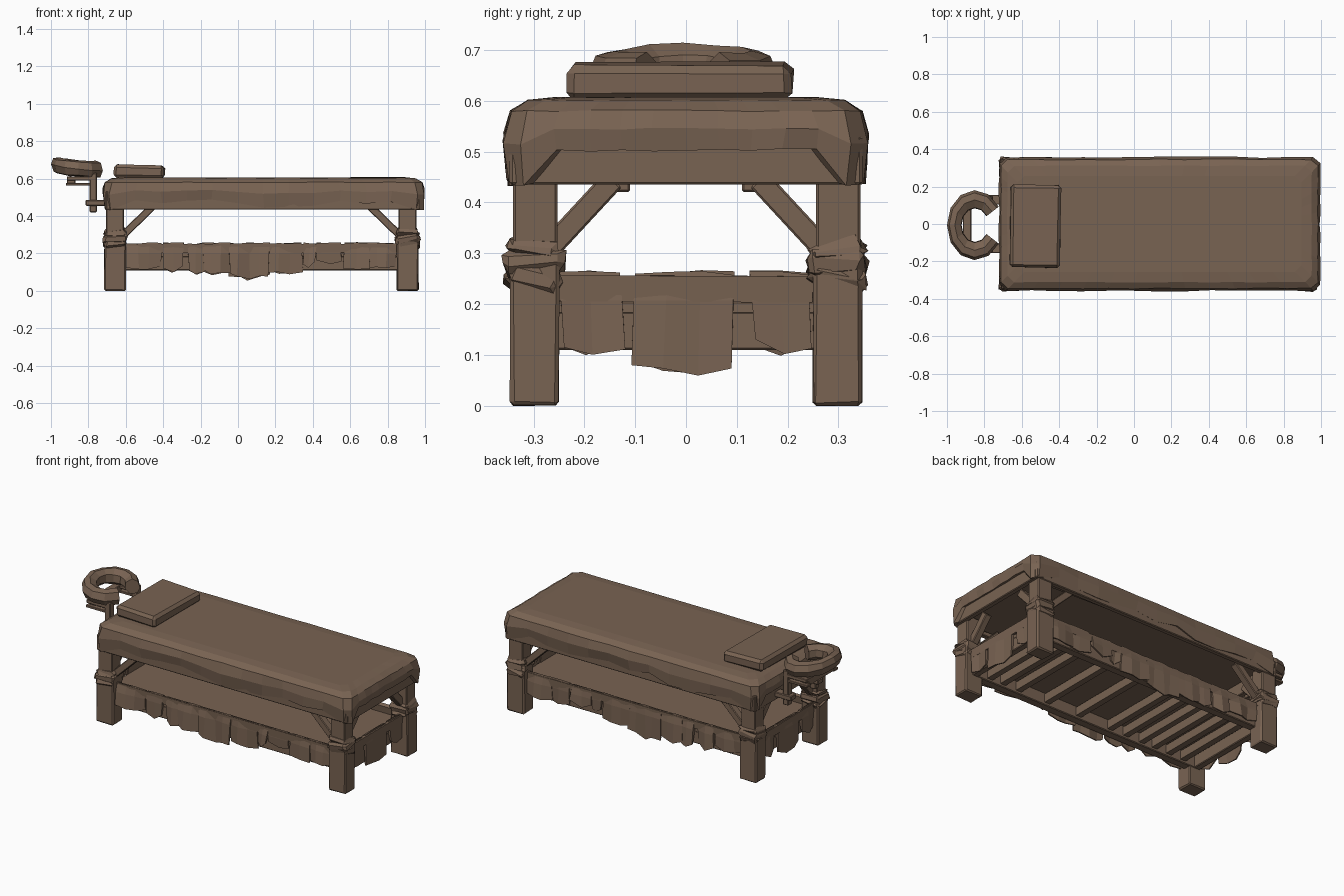
import bpy, bmesh, math, random
from mathutils import Vector, Matrix

random.seed(4)
if "Cube" in bpy.data.objects:
    bpy.data.objects.remove(bpy.data.objects["Cube"])

brown = bpy.data.materials.new("worn brown")
brown.use_nodes = True
colour = (0.19, 0.125, 0.085, 1)
brown.diffuse_color = colour
brown.node_tree.nodes["Principled BSDF"].inputs["Base Color"].default_value = colour
brown.node_tree.nodes["Principled BSDF"].inputs["Roughness"].default_value = 0.9


def finish(name, bm):
    bmesh.ops.recalc_face_normals(bm, faces=bm.faces)
    mesh = bpy.data.meshes.new(name)
    bm.to_mesh(mesh)
    bm.free()
    mesh.materials.append(brown)
    ob = bpy.data.objects.new(name, mesh)
    bpy.context.collection.objects.link(ob)
    return ob


def jitter(amount):
    return random.uniform(-amount, amount)


def box(name, x, y, z, bevel=0.0, rough=0.0, turn=None):
    """Box from (min, max) ranges, optionally bevelled, roughened and turned."""
    bm = bmesh.new()
    bmesh.ops.create_cube(bm, size=1)
    size = Vector((x[1] - x[0], y[1] - y[0], z[1] - z[0]))
    bmesh.ops.scale(bm, vec=size, verts=bm.verts)
    if bevel:
        bmesh.ops.bevel(bm, geom=bm.edges[:], offset=bevel, segments=1, affect='EDGES')
    for v in bm.verts:
        v.co += Vector((jitter(rough), jitter(rough), jitter(rough)))
    if turn:
        bm.transform(turn)
    bm.transform(Matrix.Translation((sum(x) / 2, sum(y) / 2, sum(z) / 2)))
    return finish(name, bm)


def loft(name, rings):
    """Skin a list of closed point rings and cap both ends."""
    bm = bmesh.new()
    rows = [[bm.verts.new(p) for p in ring] for ring in rings]
    n = len(rows[0])
    for a, b in zip(rows, rows[1:]):
        for i in range(n):
            j = (i + 1) % n
            bm.faces.new((a[i], a[j], b[j], b[i]))
    bm.faces.new(rows[0])
    bm.faces.new(rows[-1])
    return finish(name, bm)


def beam(name, start, end, width, depth):
    """Square timber between two points."""
    a, b = Vector(start), Vector(end)
    ob = box(name, (-width / 2, width / 2), (-depth / 2, depth / 2), (0, (b - a).length), 0.004)
    ob.data.transform(Matrix.Translation(a) @ (b - a).to_track_quat('Z', 'Y').to_matrix().to_4x4())


# Table top: padded sheet lofted around its perimeter, with a ragged hem
X0, X1, HY = -0.722, 0.995, 0.357
CX, HX = (X0 + X1) / 2, (X1 - X0) / 2


def outline(inset):
    """Rectangle with cut corners, as evenly spaced points."""
    pts = []
    hx, hy, cut = HX - inset, HY - inset, 0.035
    corners = [(-hx, -hy), (hx, -hy), (hx, hy), (-hx, hy)]
    for k, corner in enumerate(corners):
        a, b = Vector(corner), Vector(corners[(k + 1) % 4])
        d = (b - a).normalized()
        a, b = a + d * cut, b - d * cut
        steps = 12 if k % 2 == 0 else 10
        pts += [a.lerp(b, i / steps) + Vector((CX, 0)) for i in range(steps + 1)]
    return pts


HEM = [random.uniform(0.2, 0.9) for p in outline(0)]


def sheet_ring(inset, z, rough, drop=0.0):
    ring = []
    for p, hem in zip(outline(inset), HEM):
        corner = min(abs(p.x - X0), abs(p.x - X1)) < 0.08 and abs(p.y) > 0.29
        long_side = abs(p.y) > HY - 0.05
        low = z - drop * (1.0 if corner else hem if long_side else 0.0)
        ring.append((p.x + jitter(rough), p.y + jitter(rough), low + jitter(rough / 2)))
    return ring


loft("draped_sheet", [
    sheet_ring(0.03, 0.51, 0.002, 0.07), sheet_ring(0.006, 0.503, 0.006, 0.068),
    sheet_ring(0.0, 0.545, 0.004, 0.03), sheet_ring(0.012, 0.58, 0.003),
    sheet_ring(0.045, 0.601, 0.002), sheet_ring(0.1, 0.607, 0.001)])

# Aprons under the table top
for s in (-1, 1):
    box("side_apron", (-0.705, 0.972), (s * 0.332 - 0.015, s * 0.332 + 0.015), (0.435, 0.53), 0.004)
for x in (-0.693, 0.958):
    box("end_apron", (x - 0.016, x + 0.016), (-0.345, 0.345), (0.435, 0.53), 0.004)

# Legs with knotted cloth wraps and corner braces
for sx, x in ((-1, -0.657), (1, 0.907)):
    for sy in (-1, 1):
        y = sy * 0.298
        box("leg_foot", (x - 0.058, x + 0.058), (y - 0.048, y + 0.048), (0, 0.29), 0.007, 0.002)
        box("leg_post", (x - 0.048, x + 0.048), (y - 0.042, y + 0.045), (0.25, 0.47), 0.005)
        for z, h, grow in ((0.25, 0.044, 0.004), (0.28, 0.05, 0.008), (0.308, 0.04, 0.004)):
            tilt = Matrix.Rotation(jitter(0.22), 4, 'X') @ Matrix.Rotation(jitter(0.22), 4, 'Y')
            wx, wy = 0.056 + grow, 0.05 + grow
            box("leg_wrap", (x - wx, x + wx), (y - wy, y + wy), (z - h / 2, z + h / 2),
                0.014, 0.008, tilt)
        beam("side_brace", (x - sx * 0.04, y, 0.295), (x - sx * 0.2, y, 0.45), 0.045, 0.04)
        beam("end_brace", (x, y - sy * 0.03, 0.31), (x, y - sy * 0.155, 0.445), 0.04, 0.045)

# Lower shelf: frame, unevenly spaced slats and covering board
for s in (-1, 1):
    box("shelf_rail", (-0.66, 0.91), (s * 0.272 - 0.025, s * 0.272 + 0.025), (0.11, 0.185), 0.004)
for x in (-0.65, 0.9):
    box("shelf_end_rail", (x - 0.02, x + 0.02), (-0.28, 0.28), (0.11, 0.185), 0.004)
for x in (0.8, 0.71, 0.6, 0.4, 0.18, -0.04, -0.15, -0.26, -0.35, -0.45, -0.55):
    box("shelf_slat", (x - 0.018, x + 0.018), (-0.255, 0.255), (0.125, 0.175))
box("shelf_board", (-0.67, 0.92), (-0.297, 0.297), (0.18, 0.205), 0.003)


# Ragged skirt of overlapping cloth panels
def skirt_panel(a, b, out, top, low):
    """Loosely folded cloth strip hanging between two shelf-edge points."""
    a, b, out = Vector(a), Vector(b), Vector(out)
    steps = max(2, round((b - a).length / 0.06))
    rows = []
    for i in range(steps + 1):
        t = i / steps
        p = a.lerp(b, t)
        sag = low + 0.022 * abs(2 * t - 1) + jitter(0.01)
        wave = jitter(0.014)
        shear = (b - a).normalized() * jitter(0.012)
        rows.append([p + out * d + shear * k + Vector((0, 0, z)) for d, z, k in (
            (-0.018, top - 0.008, 0), (0.0, top + jitter(0.005), 0),
            (0.008 + wave * 0.5, top - 0.055, 0.4), (0.01 + wave, sag, 1),
            (0.003 + wave, sag, 1), (-0.012, top - 0.05, 0.4))])
    loft("skirt_panel", rows)


LONG = [(-0.60, -0.41, 0.112), (-0.40, -0.29, 0.105), (-0.27, -0.18, 0.09), (-0.19, -0.04, 0.08),
        (-0.05, 0.17, 0.062), (0.16, 0.34, 0.085), (0.35, 0.42, 0.125), (0.42, 0.55, 0.135),
        (0.57, 0.70, 0.105), (0.69, 0.85, 0.11)]
SHORT = [(-0.25, -0.13, 0.098), (-0.10, 0.095, 0.06), (0.125, 0.24, 0.10)]
for s in (-1, 1):
    for a, b, low in LONG:
        skirt_panel((a, s * 0.305, 0), (b, s * 0.305, 0), (0, s, 0), 0.255, low)
    x = 0.925 if s > 0 else -0.68
    for a, b, low in SHORT:
        skirt_panel((x, a, 0), (x, b, 0), (s, 0, 0), 0.262, low)
    # Narrow bands carrying the panels
    box("side_band", (-0.61, 0.86), (s * 0.3 - 0.008, s * 0.3 + 0.008), (0.205, 0.248), 0, 0.003)
    box("end_band", (x - 0.008, x + 0.008), (-0.25, 0.25), (0.205, 0.255), 0, 0.003)

# Pillow
tilt = Matrix.Rotation(0.03, 4, 'Y') @ Matrix.Rotation(-0.015, 4, 'Z')
box("pillow", (-0.662, -0.393), (-0.233, 0.21), (0.603, 0.673), 0.016, 0.002, tilt)

# Head cradle: thick open padded ring, tilted up at the outer end
rings = []
for i in range(11):
    ang = math.radians(32 + i * 296 / 10)
    c, s = math.cos(ang), math.sin(ang)
    ring = []
    for r, z in ((1.0, -0.008), (0.92, 0.028), (0.72, 0.038), (0.5, 0.015), (0.48, -0.025),
                 (0.65, -0.05), (0.9, -0.045)):
        x, y = 0.15 * r * c, 0.187 * r * s
        ring.append((-0.85 + x, y - 0.006, 0.66 - 0.1 * x + z + 0.008 * (1 - abs(s)) + jitter(0.004)))
    rings.append(ring)
loft("head_cradle", rings)

# Cradle support: paired arms, posts and brackets
for s in (-1, 1):
    y = s * 0.13
    box("cradle_arm", (-0.915, -0.755), (y - 0.02, y + 0.02), (0.59, 0.612), 0.003)
    box("cradle_lower_arm", (-0.92, -0.79), (y - 0.02, y + 0.02), (0.563, 0.577), 0.002)
    box("cradle_post", (-0.793, -0.755), (y - 0.02, y + 0.02), (0.42, 0.63), 0.004)
    box("cradle_bracket", (-0.815, -0.69), (y - 0.026, y + 0.026), (0.455, 0.485), 0.004)
box("cradle_crossbar", (-0.915, -0.87), (-0.13, 0.13), (0.565, 0.61), 0.003)
